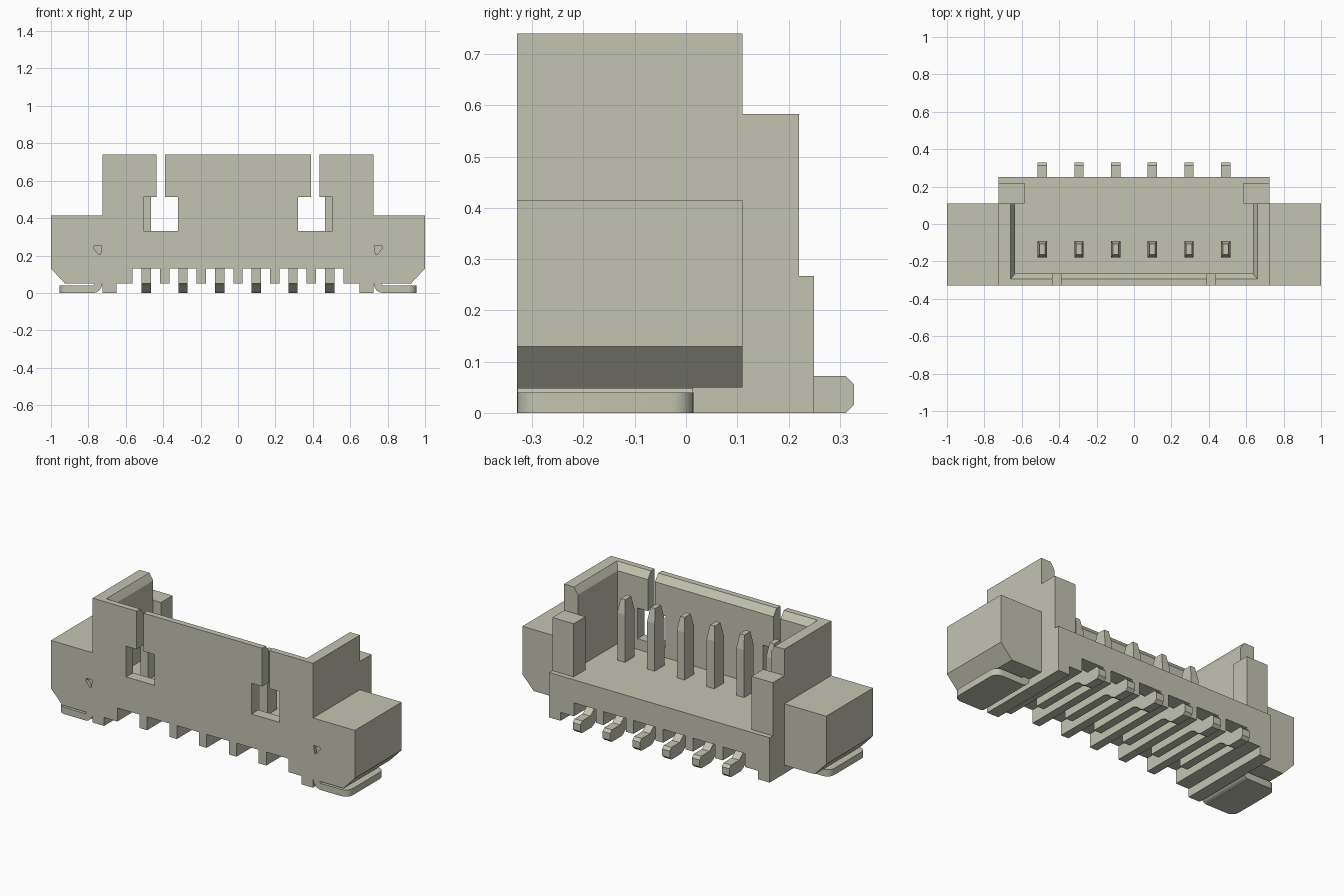
import bpy, bmesh, math
from mathutils import Vector

cube = bpy.data.objects.get("Cube")
if cube:
    bpy.data.objects.remove(cube)

mat = bpy.data.materials.new("warm grey")
mat.use_nodes = True
COLOUR = (0.55, 0.55, 0.45, 1)
mat.diffuse_color = COLOUR
mat.node_tree.nodes["Principled BSDF"].inputs["Base Color"].default_value = COLOUR


def loft(name, rings):
    """Solid through matching rings of points, capped at both ends."""
    bm = bmesh.new()
    vs = [[bm.verts.new(p) for p in r] for r in rings]
    n = len(rings[0])
    for a, b in zip(vs, vs[1:]):
        for i in range(n):
            bm.faces.new((a[i], a[(i + 1) % n], b[(i + 1) % n], b[i]))
    bm.faces.new(vs[0][::-1])
    bm.faces.new(vs[-1])
    bmesh.ops.recalc_face_normals(bm, faces=bm.faces)
    me = bpy.data.meshes.new(name)
    bm.to_mesh(me)
    bm.free()
    me.materials.append(mat)
    ob = bpy.data.objects.new(name, me)
    bpy.context.collection.objects.link(ob)
    return ob


def extrude_y(name, pts, y0, y1):
    return loft(name, [[(x, y, z) for x, z in pts] for y in (y0, y1)])


def extrude_x(name, pts, x0, x1):
    return loft(name, [[(x, y, z) for y, z in pts] for x in (x0, x1)])


def rect(x0, x1, y0, y1, z):
    return [(x0, y0, z), (x1, y0, z), (x1, y1, z), (x0, y1, z)]


def box(name, x0, x1, y0, y1, z0, z1):
    return loft(name, [rect(x0, x1, y0, y1, z0), rect(x0, x1, y0, y1, z1)])


def boolean(target, tool, op):
    """Apply a boolean and remove the tool."""
    mod = target.modifiers.new(op, "BOOLEAN")
    mod.operation, mod.object, mod.solver = op, tool, "EXACT"
    tool.hide_render = True
    bpy.context.view_layer.update()
    deps = bpy.context.evaluated_depsgraph_get()
    me = bpy.data.meshes.new_from_object(target.evaluated_get(deps))
    target.modifiers.clear()
    target.data = me
    bpy.data.objects.remove(tool)


FRONT, MID, BACK, FLOOR, TOP = -0.33, 0.11, 0.25, 0.267, 0.74
PITCH = 0.196
PINS = [(i - 2.5) * PITCH for i in range(6)]

# Comb-shaped underside, from left foot to right foot
comb = [(-0.725, 0), (-0.65, 0), (-0.65, 0.05)]
for px in PINS:
    comb += [(px - 0.073, 0.05), (px - 0.073, 0.13), (px + 0.073, 0.13), (px + 0.073, 0.05)]
comb += [(0.65, 0.05), (0.65, 0), (0.725, 0)]

# Housing with side ears in one silhouette
ear = [(0.725, 0.05), (0.925, 0.05), (1, 0.13), (1, 0.415), (0.725, 0.415), (0.725, TOP)]
outline = comb + ear + [(-x, z) for x, z in reversed(ear)]
housing = extrude_y("housing", outline, FRONT, MID)

# Hollow with a bevelled rim, open to the rear
boolean(housing, box("cavity_cutter", -0.635, 0.635, -0.265, 0.3, FLOOR, 0.9), "DIFFERENCE")
rim = loft("rim_cutter", [rect(-0.635, 0.635, -0.265, 0.3, TOP - 0.04),
                          rect(-0.66, 0.66, -0.295, 0.3, TOP),
                          rect(-0.66, 0.66, -0.295, 0.3, 0.9)])
boolean(housing, rim, "DIFFERENCE")

# Latch windows with slots up to the rim, and small front pits
for s in (-1, 1):
    key = [(0.32, 0.33), (0.505, 0.33), (0.505, 0.513), (0.437, 0.513),
           (0.437, 0.9), (0.39, 0.9), (0.39, 0.513), (0.32, 0.513)]
    boolean(housing, extrude_y("window_cutter", [(s * x, z) for x, z in key], -0.4, -0.2), "DIFFERENCE")
    pit = [(0.728, 0.252), (0.77, 0.252), (0.77, 0.238), (0.745, 0.205), (0.735, 0.205)]
    boolean(housing, extrude_y("pit_cutter", [(s * x, z) for x, z in pit], -0.4, -0.31), "DIFFERENCE")

# Rear part of the base and the two rear posts
rear = extrude_y("rear_base", comb + [(0.725, FLOOR), (-0.725, FLOOR)], MID, BACK)
boolean(housing, rear, "UNION")
for s in (-1, 1):
    x0, x1 = sorted((s * 0.585, s * 0.725))
    boolean(housing, box("post", x0, x1, MID, 0.22, FLOOR, 0.583), "UNION")

# Contact pins: tapered blade above, bent tail leaving at the rear
for i, px in enumerate(PINS, 1):
    blade = loft(f"pin_blade_{i}", [
        rect(px - 0.025, px + 0.025, -0.18, -0.09, 0.11),
        rect(px - 0.025, px + 0.025, -0.18, -0.09, 0.55),
        rect(px - 0.015, px + 0.015, -0.163, -0.107, 0.63)])
    tail = [(-0.18, 0.05), (0.14, 0.05), (0.165, 0.04), (0.2, 0.01), (0.22, 0), (0.312, 0),
            (0.328, 0.016), (0.328, 0.056), (0.312, 0.072), (0.235, 0.072),
            (0.18, 0.118), (0.155, 0.13), (-0.18, 0.13)]
    extrude_x(f"pin_tail_{i}", tail, px - 0.025, px + 0.025)

# Solder tabs: flat plate with rounded outer corners, curled up into the ear
for s, side in ((1, "left"), (-1, "right")):
    arc = [math.radians(a) for a in range(180, 271, 15)]
    plan = [(0.77, FRONT), (0.77, 0.015)]
    for cy, a0 in ((-0.03, 90), (FRONT + 0.045, 0)):
        plan += [(0.91 + 0.045 * math.cos(math.radians(a)), cy + 0.045 * math.sin(math.radians(a)))
                 for a in range(a0, a0 - 91, -15)]
    tab = loft(f"solder_tab_{side}", [[(s * x, y, z) for x, y in plan] for z in (0, 0.04)])
    curl = [(0.727, 0.07)] + [(0.775 + 0.048 * math.cos(a), 0.048 + 0.048 * math.sin(a)) for a in arc]
    curl += [(0.775, 0.04), (0.767, 0.048), (0.767, 0.07)]
    bend = extrude_y(f"solder_tab_bend_{side}", [(s * x, z) for x, z in curl], FRONT + 0.001, 0.014)
    bpy.ops.object.select_all(action="DESELECT")
    for ob in (tab, bend):
        ob.select_set(True)
    bpy.context.view_layer.objects.active = tab
    bpy.ops.object.shade_smooth_by_angle(angle=math.radians(30))
